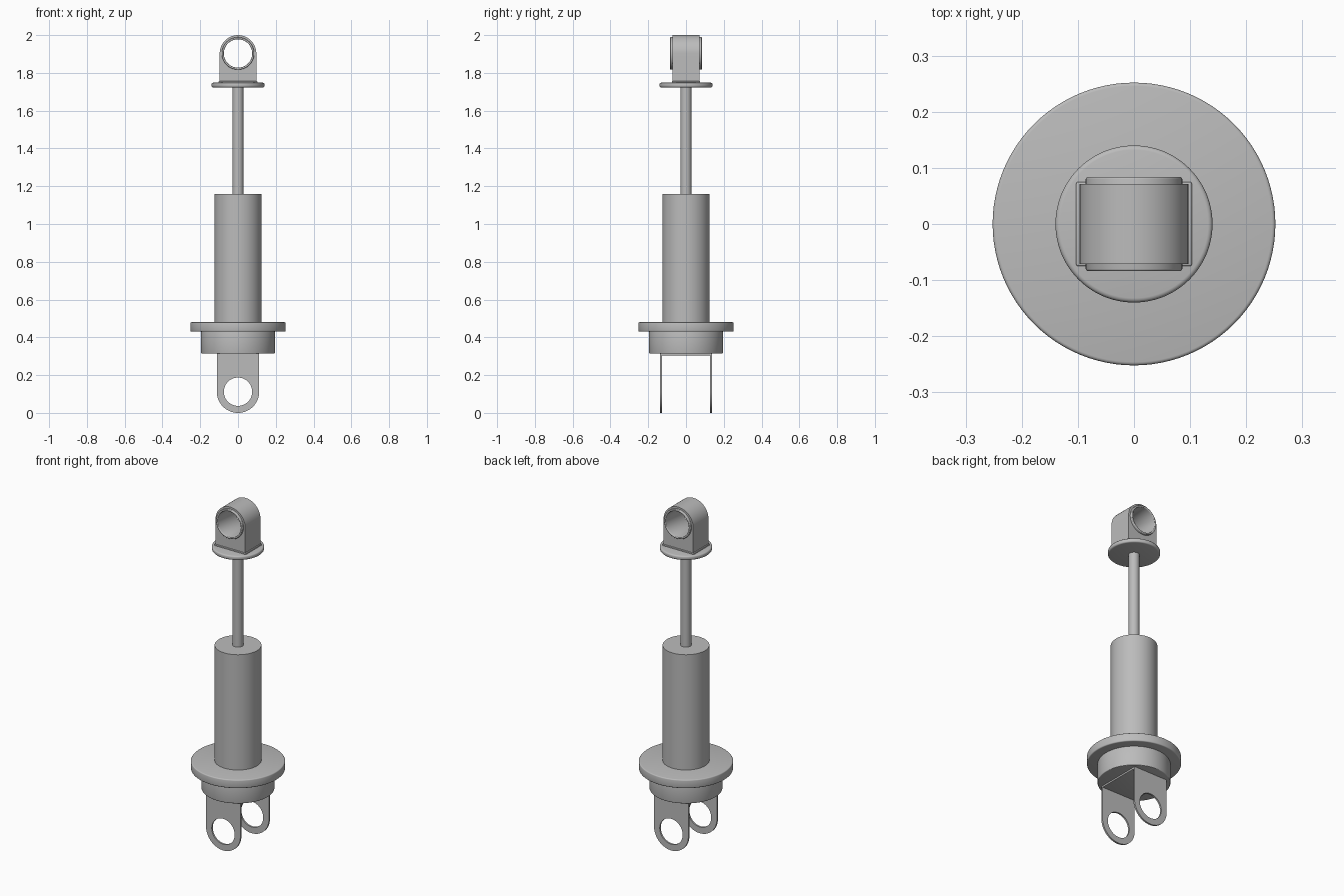
import bpy
import math

cube = bpy.data.objects.get("Cube")
if cube:
    bpy.data.objects.remove(cube, do_unlink=True)

steel = bpy.data.materials.new("grey steel")
steel.use_nodes = True
GREY = (0.5, 0.5, 0.5, 1)
steel.diffuse_color = GREY
steel.node_tree.nodes["Principled BSDF"].inputs["Base Color"].default_value = GREY


def finish(obj, name, bevel=0):
    """Name, colour, soften and smooth a part."""
    obj.name = name
    obj.data.materials.clear()
    obj.data.materials.append(steel)
    bpy.ops.object.select_all(action="DESELECT")
    obj.select_set(True)
    bpy.context.view_layer.objects.active = obj
    if bevel:
        mod = obj.modifiers.new("edge", "BEVEL")
        mod.width = bevel
        mod.segments = 3
        mod.limit_method = "ANGLE"
        mod.angle_limit = math.radians(40)
        bpy.ops.object.modifier_apply(modifier=mod.name)
    bpy.ops.object.shade_smooth_by_angle(angle=math.radians(35))
    return obj


def disc(name, radius, bottom, top, bevel=0):
    """Upright cylinder between two heights."""
    bpy.ops.mesh.primitive_cylinder_add(
        vertices=96, radius=radius, depth=top - bottom, location=(0, 0, (bottom + top) / 2))
    return finish(bpy.context.object, name, bevel)


def box(name, size, bottom, bevel=0):
    bpy.ops.mesh.primitive_cube_add(size=1, location=(0, 0, bottom + size[2] / 2))
    obj = bpy.context.object
    obj.scale = size
    bpy.ops.object.transform_apply(location=False, rotation=False, scale=True)
    return finish(obj, name, bevel)


def circle(radius, centre, steps=64):
    return [(radius * math.cos(2 * math.pi * i / steps),
             centre + radius * math.sin(2 * math.pi * i / steps)) for i in range(steps)]


def arch(radius, centre, base, steps=40):
    """Half round outline with straight sides running to the base height."""
    sign = 1 if centre > base else -1
    ends = [(-radius, base), (radius, base)]
    return ends + [(radius * math.cos(math.pi * i / steps),
                    centre + sign * radius * math.sin(math.pi * i / steps))
                   for i in range(steps + 1)]


def plate(name, outlines, y, half_depth, bevel=0):
    """Filled x-z outlines with holes, extruded along y."""
    curve = bpy.data.curves.new(name, "CURVE")
    curve.dimensions = "2D"
    curve.fill_mode = "BOTH"
    curve.extrude = half_depth - bevel
    curve.bevel_depth = bevel
    curve.bevel_resolution = 2
    curve.offset = -bevel
    for points in outlines:
        spline = curve.splines.new("POLY")
        spline.points.add(len(points) - 1)
        for p, (x, z) in zip(spline.points, points):
            p.co = (x, z, 0, 1)
        spline.use_cyclic_u = True
    obj = bpy.data.objects.new(name, curve)
    bpy.context.collection.objects.link(obj)
    obj.location.y = y
    obj.rotation_euler.x = math.pi / 2
    bpy.ops.object.select_all(action="DESELECT")
    obj.select_set(True)
    bpy.context.view_layer.objects.active = obj
    bpy.ops.object.convert(target="MESH")
    return finish(bpy.context.object, name)


# Damper body, seat flange and collar
disc("damper_body", 0.125, 0.47, 1.16)
disc("spring_seat", 0.252, 0.43, 0.48, 0.006)
disc("lower_collar", 0.195, 0.314, 0.432, 0.004)

# Piston rod and upper disc
disc("piston_rod", 0.029, 1.15, 1.73)
disc("upper_disc", 0.14, 1.723, 1.748, 0.008)

# Upper mounting eye with its bushing
EYE_Z = 1.903
box("eye_base", (0.206, 0.15, 0.01), 1.746, 0.003)
plate("upper_eye", [arch(0.097, EYE_Z, 1.746), circle(0.082, EYE_Z)], 0, 0.071)
plate("eye_bushing", [circle(0.086, EYE_Z), circle(0.075, EYE_Z)], 0, 0.084, 0.004)

# Lower fork: top plate and two drilled lugs
LUG_Z = 0.112
box("fork_plate", (0.222, 0.276, 0.012), 0.304, 0.003)
for side, y in (("front", -0.133), ("back", 0.133)):
    plate(side + "_lug", [arch(0.112, LUG_Z, 0.312), circle(0.075, LUG_Z)], y, 0.005)
